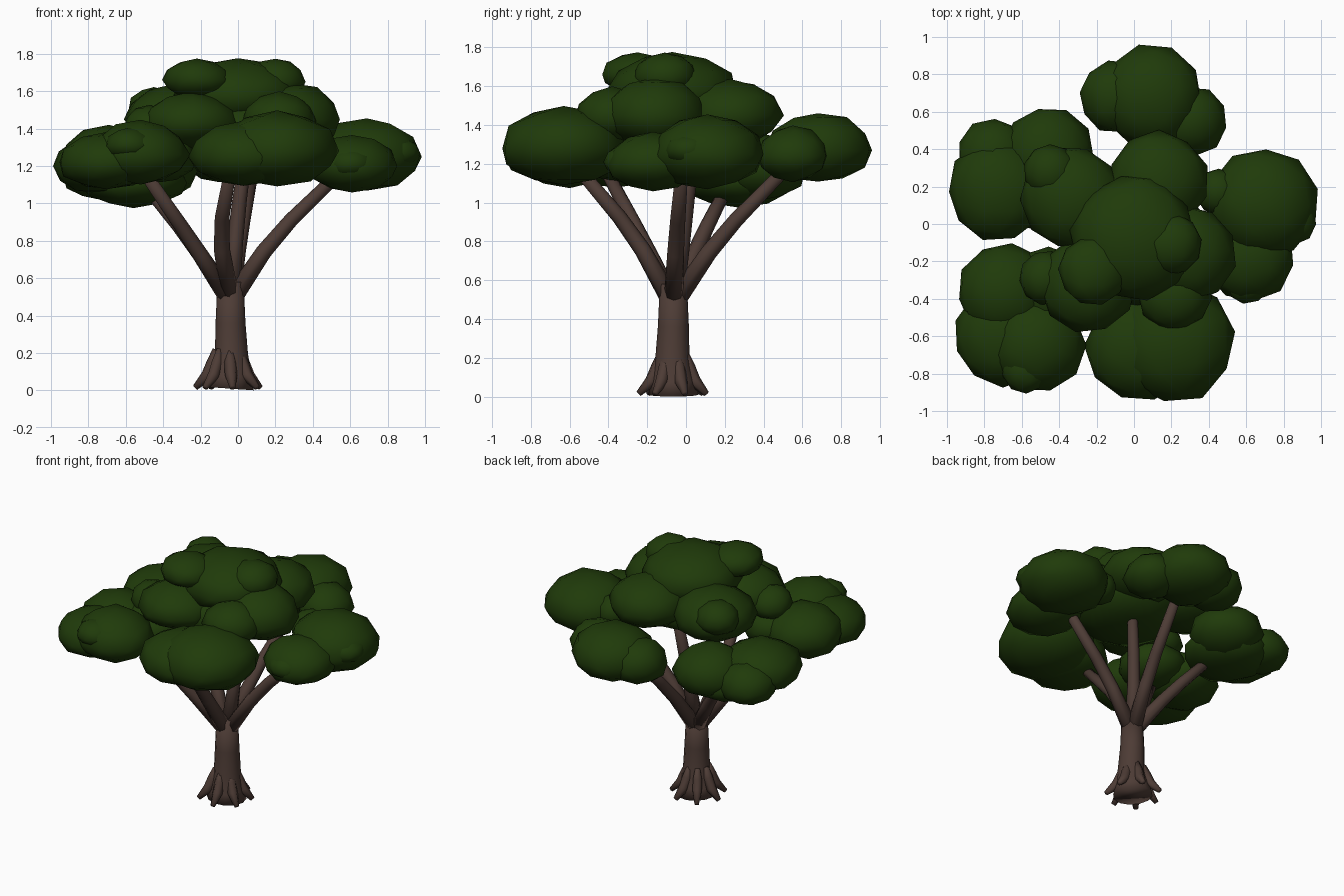
import bpy, bmesh, math, random
from mathutils import Vector

random.seed(4)
if "Cube" in bpy.data.objects:
    bpy.data.objects.remove(bpy.data.objects["Cube"], do_unlink=True)


def make_material(name, colour):
    mat = bpy.data.materials.new(name)
    mat.use_nodes = True
    mat.diffuse_color = colour
    bsdf = mat.node_tree.nodes["Principled BSDF"]
    bsdf.inputs["Base Color"].default_value = colour
    bsdf.inputs["Roughness"].default_value = 0.9
    return mat


bark = make_material("bark_brown", (0.075, 0.045, 0.036, 1))
leaf = make_material("leaf_green", (0.014, 0.043, 0.003, 1))


def finish(bm, name, mat):
    bmesh.ops.recalc_face_normals(bm, faces=bm.faces)
    mesh = bpy.data.meshes.new(name)
    bm.to_mesh(mesh)
    bm.free()
    mesh.materials.append(mat)
    mesh.shade_smooth()
    obj = bpy.data.objects.new(name, mesh)
    bpy.context.collection.objects.link(obj)
    return obj


def tube(name, points, radii, sides=8):
    """Tapered limb: rings of vertices set across a path, with closed ends."""
    bm = bmesh.new()
    path = [Vector(p) for p in points]
    rings = []
    for i, (p, r) in enumerate(zip(path, radii)):
        along = path[min(i + 1, len(path) - 1)] - path[max(i - 1, 0)]
        turn = Vector((0, 0, 1)).rotation_difference(along)
        ring = []
        for s in range(sides):
            a = math.tau * s / sides
            ring.append(bm.verts.new(p + turn @ Vector((r * math.cos(a), r * math.sin(a), 0))))
        rings.append(ring)
    for low, high in zip(rings, rings[1:]):
        for s in range(sides):
            t = (s + 1) % sides
            bm.faces.new((low[s], low[t], high[t], high[s]))
    bm.faces.new(rings[0])
    bm.faces.new(rings[-1])
    return finish(bm, name, bark)


def leaf_clump(name, x, y, z, radius, height):
    """Flattened, slightly uneven ball with a shallower underside."""
    bm = bmesh.new()
    bmesh.ops.create_icosphere(bm, subdivisions=2, radius=1)
    spin = random.uniform(0, math.tau)
    for v in bm.verts:
        k = random.uniform(0.99, 1.07)
        a, b, c = v.co * k
        if c < 0:
            c *= 0.85
        v.co = (x + radius * (a * math.cos(spin) - b * math.sin(spin)),
                y + radius * (a * math.sin(spin) + b * math.cos(spin)),
                z + height * c)
    return finish(bm, name, leaf)


# Trunk with flared foot
cx, cy = -0.04, -0.065
tube("trunk",
     [(cx - 0.005, cy, 0.01), (cx, cy, 0.08), (cx + 0.005, cy - 0.005, 0.2),
      (cx, cy, 0.36), (cx, cy, 0.58)],
     [0.13, 0.112, 0.088, 0.08, 0.07], 12)

# Roots spread evenly round the foot, one pointing front right
ROOTS = 7
for i in range(ROOTS):
    a = math.tau * i / ROOTS - math.radians(135)

    def at(r, z):
        return (cx - 0.01 + r * math.cos(a), cy + r * math.sin(a), z)

    tube(f"root_{i + 1}", [at(0.068, 0.22), at(0.085, 0.15), at(0.115, 0.08), at(0.18, 0.015)],
         [0.018, 0.034, 0.034, 0.016], 6)

# Branches: bend point and tip, all leaving the top of the trunk
branches = {
    "left_branch": [(0.19, -0.05, 0.82), (0.56, -0.02, 1.18)],
    "front_branch": [(-0.1, -0.27, 0.84), (-0.04, -0.56, 1.18)],
    "right_front_branch": [(-0.25, -0.22, 0.8), (-0.51, -0.42, 1.18)],
    "right_back_branch": [(-0.25, 0.07, 0.8), (-0.5, 0.22, 1.1)],
    "back_branch": [(0.01, 0.17, 0.82), (0.08, 0.52, 1.18)],
    "middle_branch": [(-0.01, -0.01, 0.88), (0.06, 0.05, 1.4)],
}
for name, (bend, tip) in branches.items():
    start = Vector((cx, cy, 0.51)) + 0.1 * Vector((bend[0] - cx, bend[1] - cy, 0))
    bend, tip = Vector(bend), Vector(tip)
    tube(name, [start, start.lerp(bend, 0.75), bend.lerp(tip, 0.25), tip],
         [0.05, 0.043, 0.039, 0.032])

# Foliage clusters: x, y, z, radius and height of each clump
foliage = {
    "back_foliage": [
        (0.09, 0.68, 1.27, 0.27, 0.19), (-0.1, 0.68, 1.25, 0.19, 0.16),
        (0.31, 0.55, 1.24, 0.18, 0.15)],
    "right_back_foliage": [
        (-0.73, 0.18, 1.2, 0.26, 0.17), (-0.46, 0.38, 1.17, 0.24, 0.18),
        (-0.75, 0.37, 1.15, 0.19, 0.15), (-0.56, 0.27, 1.11, 0.28, 0.15)],
    "right_front_foliage": [
        (-0.52, -0.64, 1.26, 0.25, 0.18), (-0.7, -0.6, 1.22, 0.26, 0.16),
        (-0.69, -0.36, 1.23, 0.25, 0.18), (-0.58, -0.77, 1.31, 0.13, 0.09),
        (-0.45, -0.35, 1.24, 0.22, 0.15)],
    "front_foliage": [
        (0.21, -0.63, 1.28, 0.32, 0.21), (0.03, -0.66, 1.25, 0.28, 0.18),
        (0.22, -0.38, 1.44, 0.19, 0.15)],
    "left_foliage": [
        (0.69, 0.11, 1.25, 0.29, 0.2), (0.61, -0.17, 1.2, 0.24, 0.16),
        (0.45, 0.17, 1.27, 0.12, 0.12), (0.84, 0.02, 1.27, 0.13, 0.09),
        (0.6, -0.29, 1.21, 0.13, 0.09)],
    "middle_foliage": [
        (0.13, 0.23, 1.45, 0.26, 0.18), (-0.33, 0.14, 1.45, 0.27, 0.18),
        (-0.45, 0.28, 1.5, 0.14, 0.12), (0.28, -0.16, 1.45, 0.26, 0.19),
        (-0.25, -0.32, 1.43, 0.25, 0.16), (-0.47, -0.29, 1.4, 0.14, 0.12),
        (0.02, -0.08, 1.38, 0.36, 0.19)],
    "crown_foliage": [
        (0.0, -0.07, 1.58, 0.33, 0.19), (-0.22, -0.25, 1.66, 0.18, 0.11),
        (0.2, -0.11, 1.65, 0.16, 0.12)],
}
for cluster, clumps in foliage.items():
    for i, clump in enumerate(clumps):
        leaf_clump(f"{cluster}_{i + 1}", *clump)
